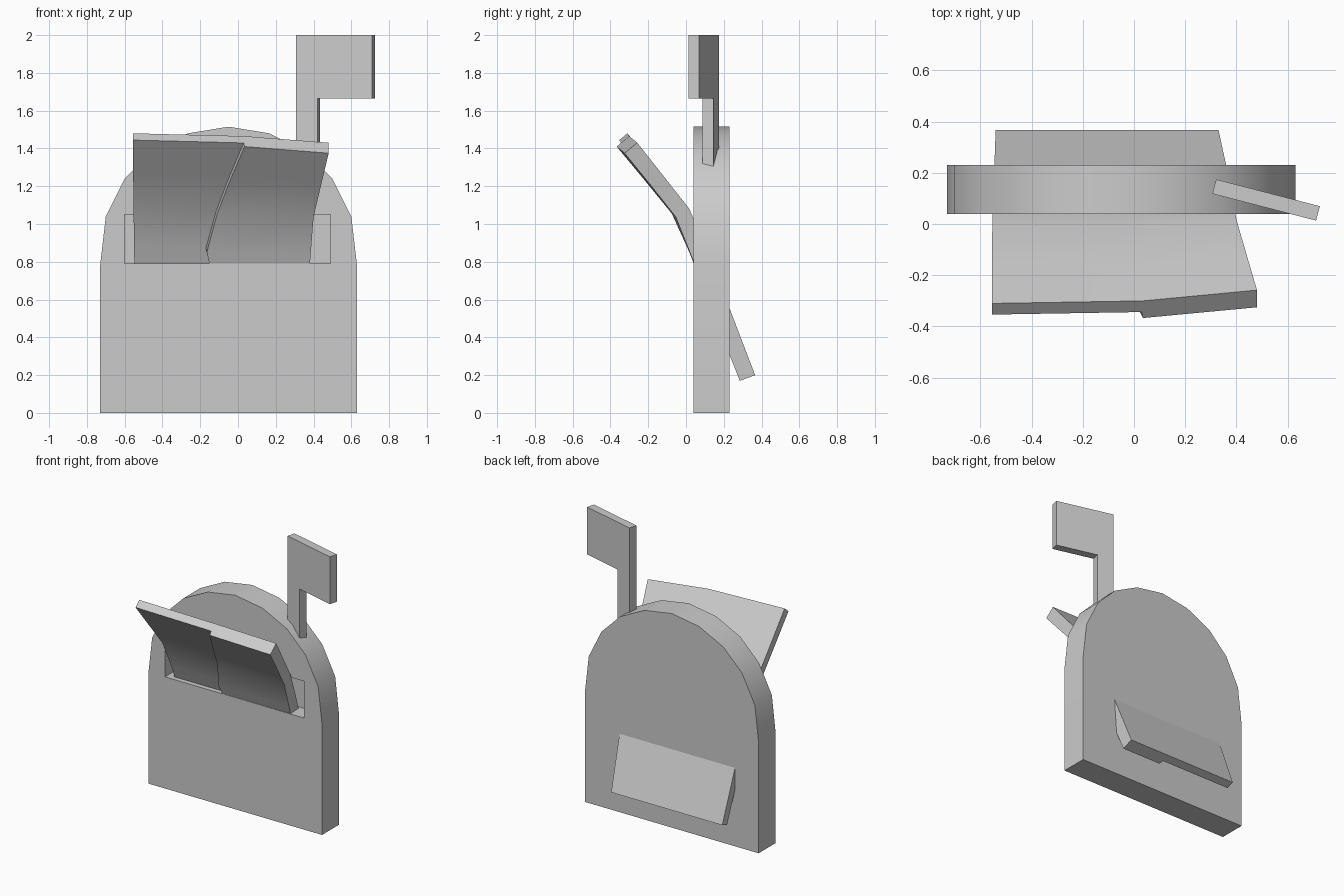
import bpy, bmesh, math
from mathutils import Vector

if "Cube" in bpy.data.objects:
    bpy.data.objects.remove(bpy.data.objects["Cube"])


def loft(name, sections):
    """Join matching rings of points and cap both ends."""
    bm = bmesh.new()
    rings = [[bm.verts.new(p) for p in s] for s in sections]
    n = len(rings[0])
    for a, b in zip(rings, rings[1:]):
        for i in range(n):
            j = (i + 1) % n
            bm.faces.new((a[i], a[j], b[j], b[i]))
    bm.faces.new(rings[0])
    bm.faces.new(rings[-1])
    bmesh.ops.recalc_face_normals(bm, faces=bm.faces[:])
    mesh = bpy.data.meshes.new(name)
    bm.to_mesh(mesh)
    bm.free()
    obj = bpy.data.objects.new(name, mesh)
    bpy.context.collection.objects.link(obj)
    return obj


def smooth(obj, degrees):
    bpy.ops.object.select_all(action='DESELECT')
    bpy.context.view_layer.objects.active = obj
    obj.select_set(True)
    bpy.ops.object.shade_smooth_by_angle(angle=math.radians(degrees))


def extrude(name, profile, y0, y1):
    return loft(name, [[(x, y, z) for x, z in profile] for y in (y0, y1)])


# Arched plate: straight sides with a ten-sided arch
half = [(0.68, 0), (0.68, 0.78), (0.65, 1.04), (0.55, 1.24), (0.405, 1.385), (0.215, 1.48)]
right = [(x - 0.05, z) for x, z in half]
left = [(-x - 0.05, z) for x, z in reversed(half)]
body = extrude("arched_plate", right + [(-0.05, 1.515)] + left, 0.04, 0.23)

# Slot recessed into the front
slot = [(-0.60, 0.79), (0.49, 0.79), (0.49, 1.05), (-0.60, 1.05)]
cutter = extrude("slot_cutter", slot, -0.1, 0.16)
cutter.hide_render = True
mod = body.modifiers.new("slot", 'BOOLEAN')
mod.object = cutter
mod.solver = 'EXACT'
bpy.context.view_layer.objects.active = body
bpy.ops.object.modifier_apply(modifier=mod.name)
bpy.data.objects.remove(cutter)
smooth(body, 30)


# Bent letter running through the slot, thicker right of a curved step
def letter_section(xl, xs, xr, upper, lower, twist):
    u, l = Vector(upper), Vector(lower)
    thin = l.lerp(u, 0.35)
    dl, dr = Vector((-0.01, 0.015)) * twist, Vector((0.042, -0.035)) * twist
    pts = [(xl, u + dl), (xs, u), (xr, u + dr), (xr, l + dr),
           (xs, l), (xs - 0.005, thin), (xl, thin + dl)]
    return [(x, p.x, p.y) for x, p in pts]


rows = [
    (-0.555, 0.035, 0.48, (-0.30, 1.465), (-0.367, 1.41), 1.0),
    (-0.555, -0.04, 0.44, (-0.155, 1.285), (-0.222, 1.235), 0.8),
    (-0.553, -0.11, 0.40, (-0.005, 1.10), (-0.075, 1.055), 0.5),
    (-0.55, -0.165, 0.385, (0.088, 0.915), (0.018, 0.85), 0.1),
    (-0.545, -0.09, 0.36, (0.228, 0.56), (0.15, 0.51), 0.0),
    (-0.54, 0.02, 0.33, (0.366, 0.20), (0.285, 0.17), 0.0),
]
letter = loft("letter", [letter_section(*r) for r in rows])
smooth(letter, 35)

# Flag on a short post, turned slightly towards the front
flag_profile = [(0, 1.2), (0.118, 1.2), (0.118, 1.665), (0.418, 1.665), (0.418, 2), (0, 2)]
flag = extrude("flag", flag_profile, 0, 0.058)
flag.location = (0.306, 0.118, 0)
flag.rotation_euler.z = math.radians(-14.5)
